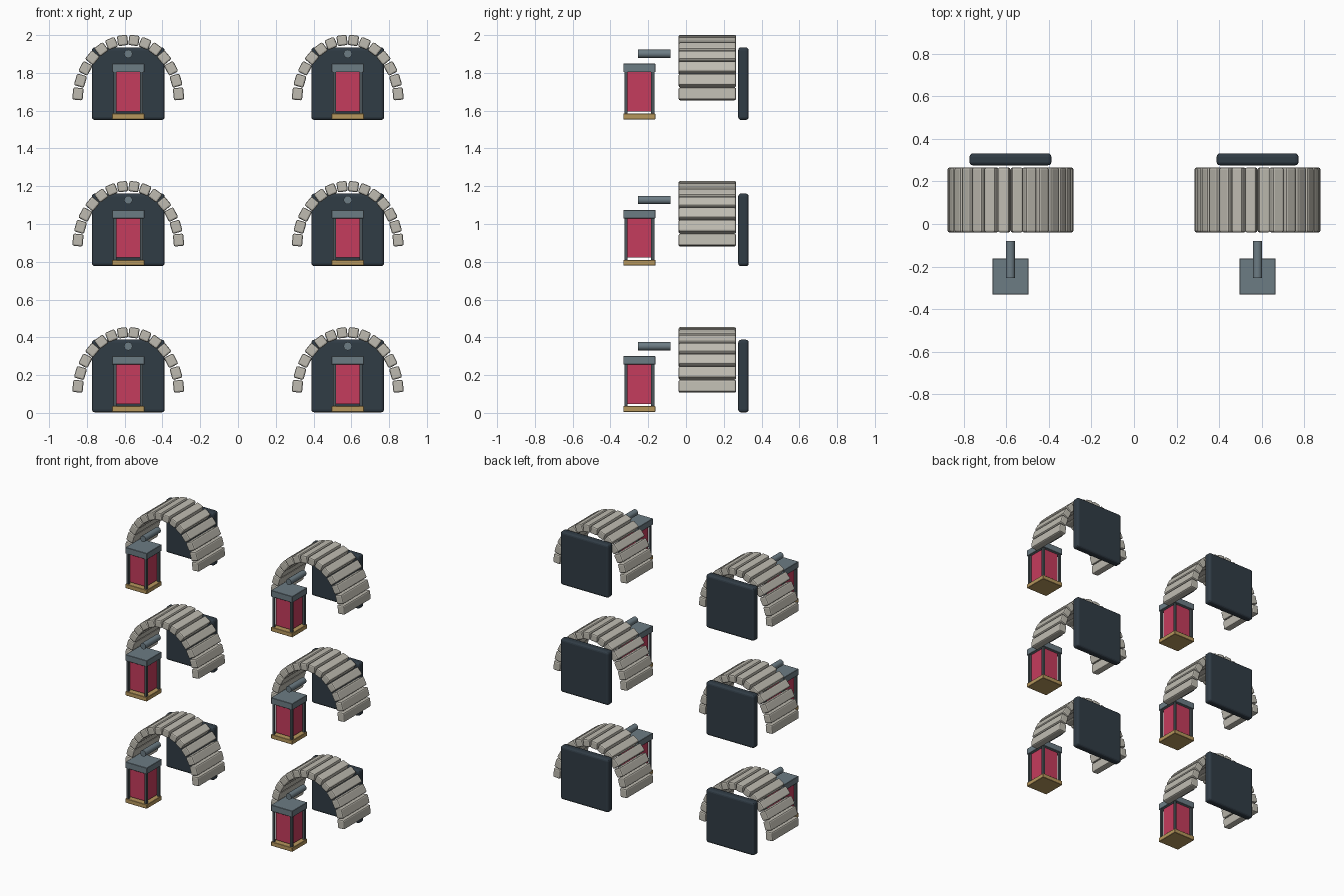
import bpy
from math import sin, cos, pi, atan2, hypot

if "Cube" in bpy.data.objects:
    bpy.data.objects.remove(bpy.data.objects["Cube"])


def material(name, rgb):
    m = bpy.data.materials.new(name)
    m.diffuse_color = (*rgb, 1)
    m.use_nodes = True
    m.node_tree.nodes["Principled BSDF"].inputs["Base Color"].default_value = m.diffuse_color
    return m


STONE = material("pale_stone", (0.52, 0.50, 0.44))
SLATE = material("dark_slate", (0.03, 0.045, 0.06))
STEEL = material("blue_grey", (0.15, 0.20, 0.23))
IRON = material("dark_iron", (0.07, 0.09, 0.10))
GLASS = material("red_glass", (0.56, 0.045, 0.11))
BRASS = material("brass", (0.47, 0.31, 0.11))


def box(name, loc, size, mat, bevel=0, segments=2, tilt=0):
    bpy.ops.mesh.primitive_cube_add(size=1, location=loc)
    o = bpy.context.object
    o.name = name
    o.scale = size
    bpy.ops.object.transform_apply(location=False, rotation=False, scale=True)
    o.rotation_euler = (0, tilt, 0)
    o.data.materials.append(mat)
    if bevel:
        b = o.modifiers.new("rounded_edges", 'BEVEL')
        b.width = bevel
        b.segments = segments
    return o


def arch(cx, z0):
    # stones spread along a half ellipse, each square to the curve
    count, a, b = 14, 0.268, 0.321
    step = pi / count
    for i in range(count):
        t = (i + 0.5) * step
        tx, tz = -a * sin(t), b * cos(t)
        box("arch_stone", (cx + a * cos(t), 0.113, z0 + 0.105 + b * sin(t)),
            (hypot(tx, tz) * step * 0.9, 0.305, 0.055),
            STONE, 0.009, 2, -atan2(tz, tx))


def lantern(cx, z0):
    cy = -0.247
    box("lantern_base", (cx, cy, z0 + 0.021), (0.17, 0.17, 0.03), BRASS, 0.002, 1)
    box("lantern_roof", (cx, cy, z0 + 0.278), (0.17, 0.17, 0.045), STEEL, 0.002, 1)
    for s in (-1, 1):
        for u in (-1, 1):
            box("lantern_post", (cx + s * 0.071, cy + u * 0.071, z0 + 0.146),
                (0.016, 0.016, 0.222), IRON)
        # glass panes stop just above the base
        box("side_pane", (cx + s * 0.061, cy, z0 + 0.152), (0.008, 0.118, 0.208), GLASS)
        box("end_pane", (cx, cy + s * 0.061, z0 + 0.152), (0.118, 0.008, 0.208), GLASS)
    # round hanging bar above the roof
    bpy.ops.mesh.primitive_cylinder_add(vertices=16, radius=0.022, depth=0.172,
                                        location=(cx, cy + 0.08, z0 + 0.353),
                                        rotation=(pi / 2, 0, 0))
    bar = bpy.context.object
    bar.name = "lantern_bar"
    bar.data.materials.append(STEEL)
    bpy.ops.object.shade_smooth_by_angle()


# two columns of three niches
for cx in (-0.581, 0.581):
    for row in range(3):
        z0 = row * 0.774
        arch(cx, z0)
        box("back_panel", (cx, 0.304, z0 + 0.195), (0.385, 0.056, 0.385),
            SLATE, 0.016, 3)
        lantern(cx, z0)
